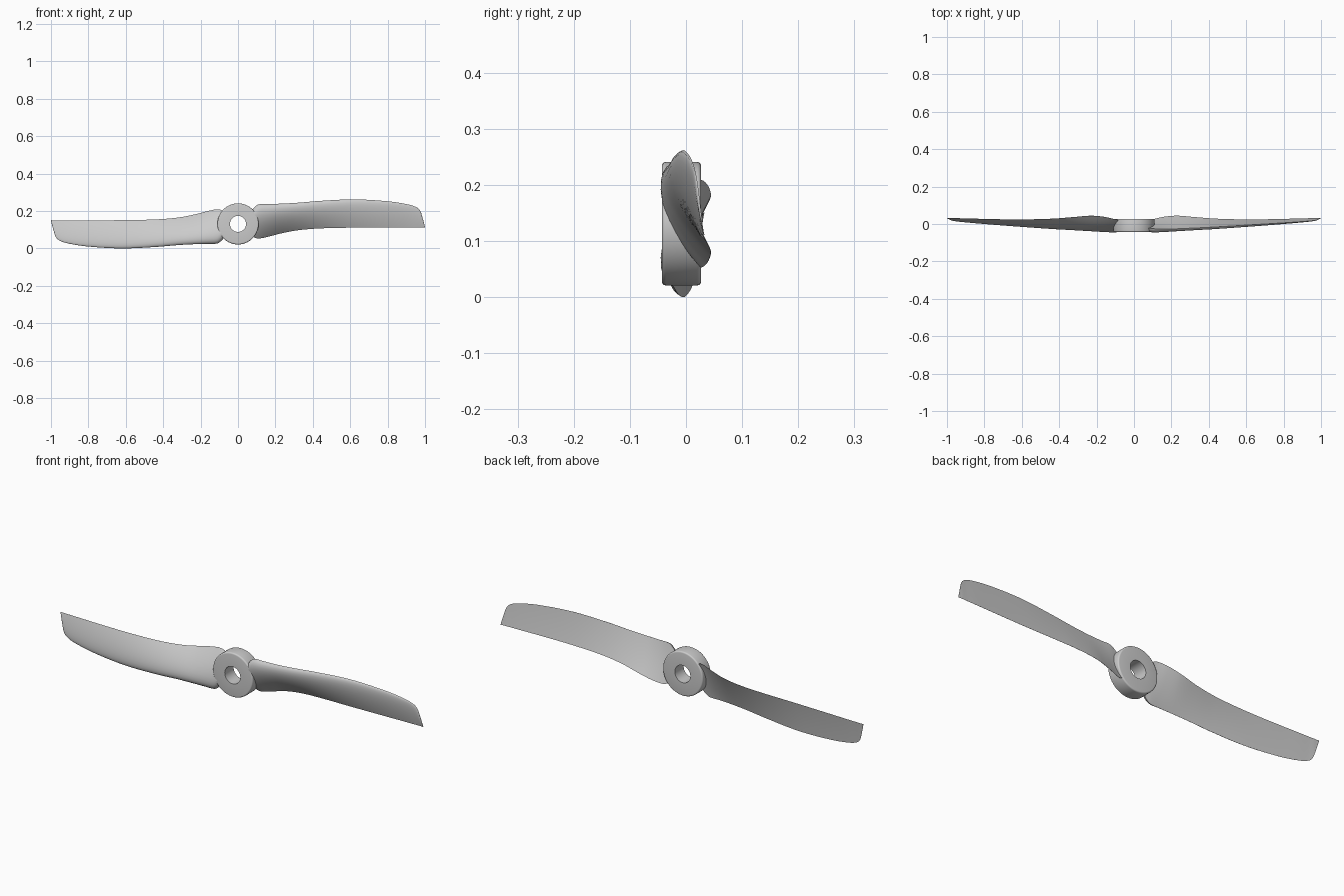
import bpy, bmesh, math
from mathutils import Vector

if "Cube" in bpy.data.objects:
    bpy.data.objects.remove(bpy.data.objects["Cube"])

HUB_Z = 0.131


def loft(name, rings, wrap=False):
    """Skin closed rings of points; wrap joins last ring to first, else cap the ends."""
    bm = bmesh.new()
    vs = [[bm.verts.new(p) for p in r] for r in rings]
    n = len(vs[0])
    pairs = list(zip(vs, vs[1:])) + ([(vs[-1], vs[0])] if wrap else [])
    for a, b in pairs:
        for i in range(n):
            j = (i + 1) % n
            bm.faces.new((a[i], a[j], b[j], b[i]))
    if not wrap:
        bm.faces.new(vs[0])
        bm.faces.new(vs[-1])
    bmesh.ops.recalc_face_normals(bm, faces=bm.faces)
    mesh = bpy.data.meshes.new(name)
    bm.to_mesh(mesh)
    bm.free()
    return add(name, mesh)


def add(name, mesh):
    ob = bpy.data.objects.new(name, mesh)
    bpy.context.collection.objects.link(ob)
    ob.location = (0, 0, HUB_Z)
    bpy.ops.object.select_all(action='DESELECT')
    ob.select_set(True)
    bpy.context.view_layer.objects.active = ob
    bpy.ops.object.shade_smooth_by_angle(angle=math.radians(35))
    return ob


def smooth_stations(st, steps):
    """Cubic interpolation of the station table along the span."""
    def slope(i, k):
        a, b = st[max(i - 1, 0)], st[min(i + 1, len(st) - 1)]
        return (b[k] - a[k]) / (b[0] - a[0])
    out = []
    for i in range(len(st) - 1):
        p, q = st[i], st[i + 1]
        h = q[0] - p[0]
        for s in range(steps):
            t = s / steps
            row = [p[0] + h * t]
            for k in range(1, len(p)):
                row.append((2*t**3 - 3*t**2 + 1) * p[k] + (t**3 - 2*t**2 + t) * h * slope(i, k)
                           + (3*t**2 - 2*t**3) * q[k] + (t**3 - t**2) * h * slope(i + 1, k))
            out.append(row)
    return out + [list(st[-1])]


# blade stations: span x, leading edge y z, trailing edge y z, thickness
STATIONS = [
    (0.06, -0.018, 0.185, 0.012, 0.085, 0.024),
    (0.085, -0.024, 0.217, 0.021, 0.060, 0.031),
    (0.11, -0.026, 0.235, 0.027, 0.053, 0.033),
    (0.16, -0.027, 0.237, 0.038, 0.062, 0.032),
    (0.23, -0.026, 0.239, 0.044, 0.080, 0.029),
    (0.32, -0.022, 0.244, 0.037, 0.097, 0.025),
    (0.44, -0.016, 0.254, 0.028, 0.107, 0.021),
    (0.62, -0.005, 0.262, 0.024, 0.111, 0.016),
    (0.80, 0.006, 0.252, 0.027, 0.112, 0.011),
    (0.90, 0.013, 0.237, 0.030, 0.112, 0.008),
    (0.95, 0.017, 0.222, 0.031, 0.112, 0.006),
    (0.975, 0.021, 0.200, 0.032, 0.112, 0.005),
    (0.988, 0.026, 0.160, 0.032, 0.112, 0.003),
    (1.0, 0.031, 0.115, 0.033, 0.111, 0.001),
]


def section(x, ly, lz, ty, tz, th, n=14):
    """Airfoil: convex front, nearly flat back."""
    lead, trail = Vector((x, ly, lz - HUB_Z)), Vector((x, ty, tz - HUB_Z))
    d = (trail - lead).normalized()
    normal = Vector((0, d.z, -d.y))
    ts = [(1 - math.cos(math.pi * i / n)) / 2 for i in range(n + 1)]
    front = [lead.lerp(trail, t) + normal * th * 2.6 * math.sqrt(t) * (1 - t) for t in ts]
    back = [lead.lerp(trail, t) + normal * th * (0.4 * t * (1 - t) - 0.02) for t in ts[::-1]]
    return front + back


# blades: second one is the first turned half way round the hub axis
right = loft("right_blade", [section(*s) for s in smooth_stations(STATIONS, 5)])
left = add("left_blade", right.data)
left.rotation_euler = (0, math.pi, 0)

# hub: rounded-edge ring turned about the y axis
R, BORE, Y0, Y1, B = 0.110, 0.043, -0.043, 0.027, 0.007
profile = [(BORE, Y0), (R - B, Y0)]
profile += [(R - B + B * math.sin(a), Y0 + B - B * math.cos(a)) for a in (math.pi/8, math.pi/4, 3*math.pi/8)]
profile += [(R, Y0 + B), (R, Y1 - B)]
profile += [(R - B + B * math.cos(a), Y1 - B + B * math.sin(a)) for a in (math.pi/8, math.pi/4, 3*math.pi/8)]
profile += [(R - B, Y1), (BORE, Y1)]
angles = [2 * math.pi * i / 64 for i in range(64)]
loft("hub", [[(r * math.cos(a), y, r * math.sin(a)) for r, y in profile] for a in angles], wrap=True)
